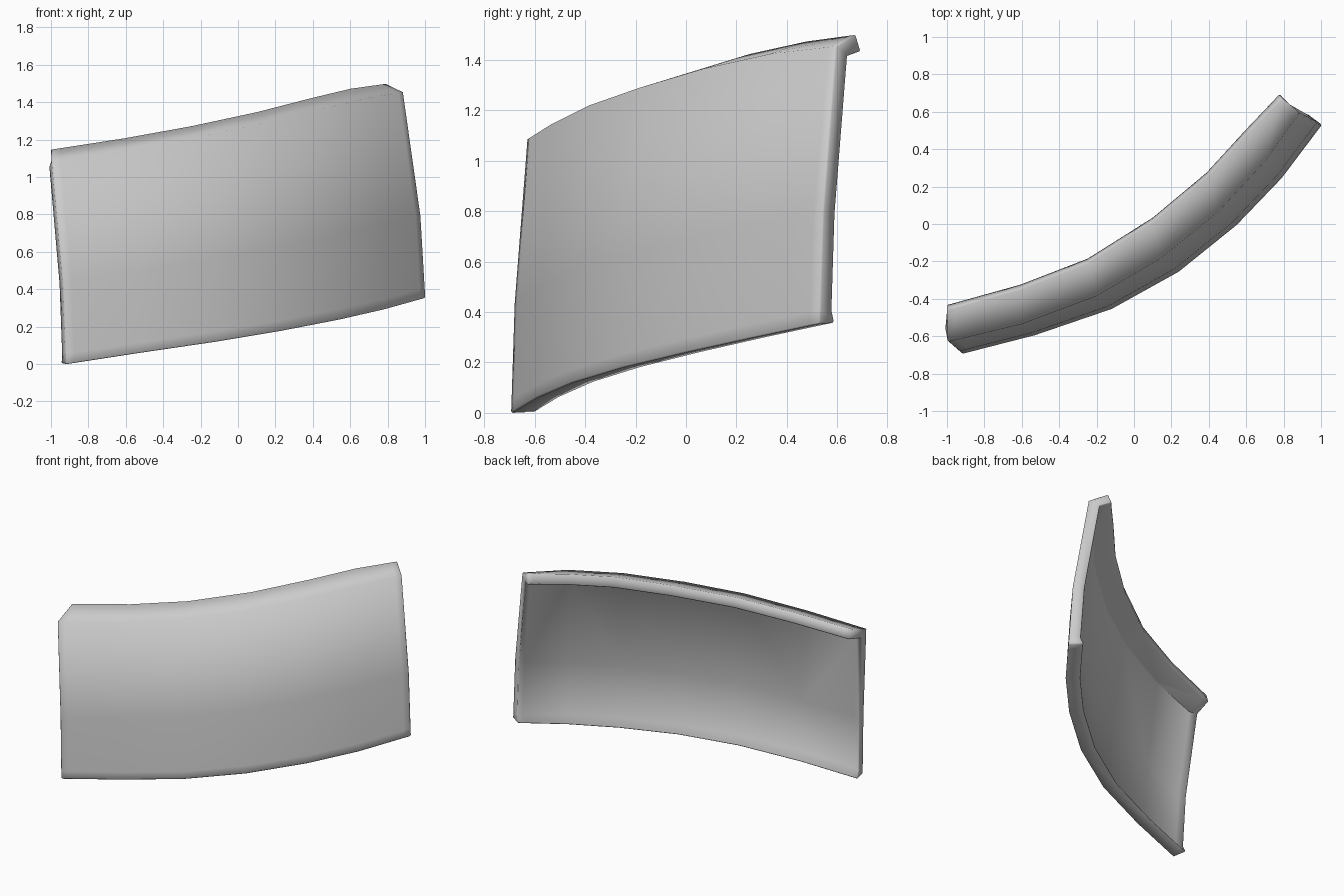
import bpy, bmesh
from mathutils import Vector

if "Cube" in bpy.data.objects:
    bpy.data.objects.remove(bpy.data.objects["Cube"])


def guide(pts):
    """Guide curve with one extra point close to each end for the rim."""
    p = [Vector(q) for q in pts]
    return [p[0], p[0].lerp(p[1], .12)] + p[1:-1] + [p[-1].lerp(p[-2], .14), p[-1]]


# guide curves of the outer skin: lower edge, upper bend, rear edge of top flange
bottom = guide([(-.92, -.695, .0), (-.53, -.595, .06), (-.12, -.455, .12), (.24, -.255, .18),
                (.55, -.005, .24), (.79, .245, .295), (1.005, .53, .355)])
bend = guide([(-.995, -.63, 1.085), (-.6, -.535, 1.145), (-.2, -.385, 1.22), (.14, -.185, 1.29),
              (.45, .065, 1.365), (.70, .335, 1.425), (.885, .595, 1.455)])
rear = guide([(-1, -.455, 1.15), (-.61, -.345, 1.21), (-.25, -.205, 1.275), (.10, .015, 1.35),
              (.39, .255, 1.425), (.60, .48, 1.475), (.79, .675, 1.502)])
n = len(bottom)

# (horizontal fraction, height fraction) of each row between bottom and bend
profile = [(0, 0), (.03, .05), (.22, .4), (1, 1)]


def row(h, v):
    pts = []
    for b, t in zip(bottom, bend):
        p = b.lerp(t, h)
        p.z = b.z + (t.z - b.z) * v
        pts.append(p)
    return pts


def inward(i):
    """Horizontal direction to the hollow side at column i."""
    d = bottom[min(i + 1, n - 1)] - bottom[max(i - 1, 0)]
    return Vector((-d.y, d.x, 0)).normalized()


rows = [row(h, v) for h, v in profile] + [rear]

# curved outer skin
bm = bmesh.new()
grid = [[bm.verts.new(p) for p in r] for r in rows]
for lo, hi in zip(grid, grid[1:]):
    for i in range(n - 1):
        bm.faces.new((lo[i], lo[i + 1], hi[i + 1], hi[i]))
mesh = bpy.data.meshes.new("curved_panel")
bm.to_mesh(mesh)
bm.free()
panel = bpy.data.objects.new("curved_panel", mesh)
bpy.context.collection.objects.link(panel)
bpy.context.view_layer.objects.active = panel
panel.select_set(True)

# sheet thickness toward the hollow side
solid = panel.modifiers.new("thickness", 'SOLIDIFY')
solid.thickness = .05
solid.offset = -1
solid.use_even_offset = True
bpy.ops.object.modifier_apply(modifier="thickness")

# thicker inner rim along the bottom, the ends and the rear lip
verts = panel.data.vertices
inner = n * len(rows)
top = n * (len(rows) - 1)
for i in range(n):
    verts[inner + i].co = bottom[i] + inward(i) * .1 + Vector((0, 0, .005))
    step = verts[inner + top + i].co - verts[top + i].co
    verts[inner + top + i].co += step.normalized() * .02
for r in range(1, len(rows) - 1):
    for i in (0, n - 1):
        verts[inner + r * n + i].co += inward(i) * .03

# softened rims
bevel = panel.modifiers.new("rim", 'BEVEL')
bevel.width = .006
bevel.segments = 1
bevel.limit_method = 'ANGLE'
bevel.angle_limit = 1.3
bpy.ops.object.modifier_apply(modifier="rim")

# rest on the ground
low = min(v.co.z for v in panel.data.vertices)
for v in panel.data.vertices:
    v.co.z -= low
bpy.ops.object.shade_smooth_by_angle(angle=1.2)
